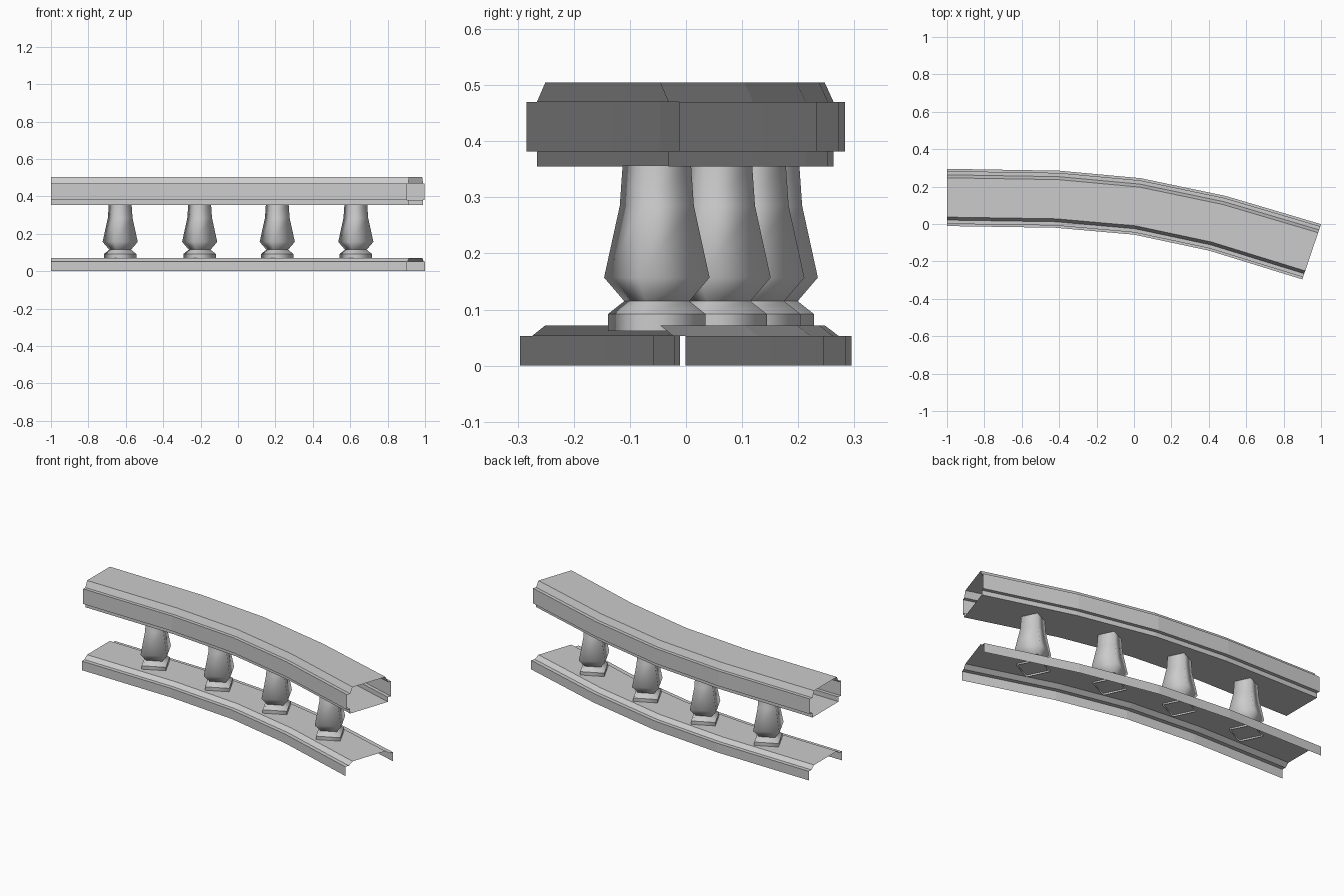
import bpy
from math import radians, cos, sin
from mathutils import Vector

if "Cube" in bpy.data.objects:
    bpy.data.objects.remove(bpy.data.objects["Cube"])

# Front and back edges of the curved plan, left to right
FRONT = [(-1, -.011), (-.42, -.02), (0, -.057), (.4, -.142), (.9, -.296)]
BACK = [(-1, .295), (-.4, .285), (.035, .245), (.49, .15), (1, -.001)]


def make_object(name, verts, faces):
    mesh = bpy.data.meshes.new(name)
    mesh.from_pydata(verts, [], faces)
    mesh.update()
    ob = bpy.data.objects.new(name, mesh)
    bpy.context.collection.objects.link(ob)
    return ob


def sweep(name, half_profile, closed):
    """Sweep a mirrored (inset, z) profile along the plan, ends left open."""
    verts, faces = [], []
    n = len(half_profile) * 2
    for f, b in zip(FRONT, BACK):
        f, b = Vector(f), Vector(b)
        d = (b - f).normalized()
        verts += [(*(f + d * i), z) for i, z in half_profile]
        verts += [(*(b - d * i), z) for i, z in reversed(half_profile)]
    for s in range(len(FRONT) - 1):
        for k in range(n if closed else n - 1):
            j = (k + 1) % n
            faces.append((s * n + k, s * n + n + k, s * n + n + j, s * n + j)[::-1])
    ob = make_object(name, verts, faces)
    ob.data.flip_normals()
    # keep normals facing out
    return ob


# Base plinth: open underneath
sweep("base_plinth", [(0, 0), (0, .053), (.023, .053), (.048, .072)], False)

# Hand rail: hollow closed section
sweep("hand_rail", [(.032, .355), (.032, .382), (.012, .382), (.012, .47),
                    (.032, .47), (.048, .505)], True)

# Balusters: four-sided turned shape, all at the same twist
TWIST = radians(26)
RINGS = [(.087, .062), (.087, .092), (.058, .115), (.094, .157),
         (.066, .285), (.061, .357)]


def baluster(name, x, y):
    verts, faces = [], []
    for e, z in RINGS:
        r = e / cos(radians(45) - TWIST)
        for k in range(4):
            a = TWIST + radians(45 + 90 * k)
            verts.append((x + r * cos(a), y + r * sin(a), z))
    for i in range(len(RINGS) - 1):
        for k in range(4):
            j = (k + 1) % 4
            faces.append((i * 4 + k, i * 4 + j, i * 4 + 4 + j, i * 4 + 4 + k))
    ob = make_object(name, verts, faces)
    for p in ob.data.polygons:
        p.use_smooth = True
    # crisp horizontal lines at the foot and neck
    for e in ob.data.edges:
        a, b = e.vertices
        if a // 4 == b // 4 and a // 4 in (1, 2):
            e.use_edge_sharp = True


for i, (x, y) in enumerate([(-.63, .141), (-.205, .117), (.21, .057), (.63, -.052)]):
    baluster(f"baluster_{i + 1}", x, y)
